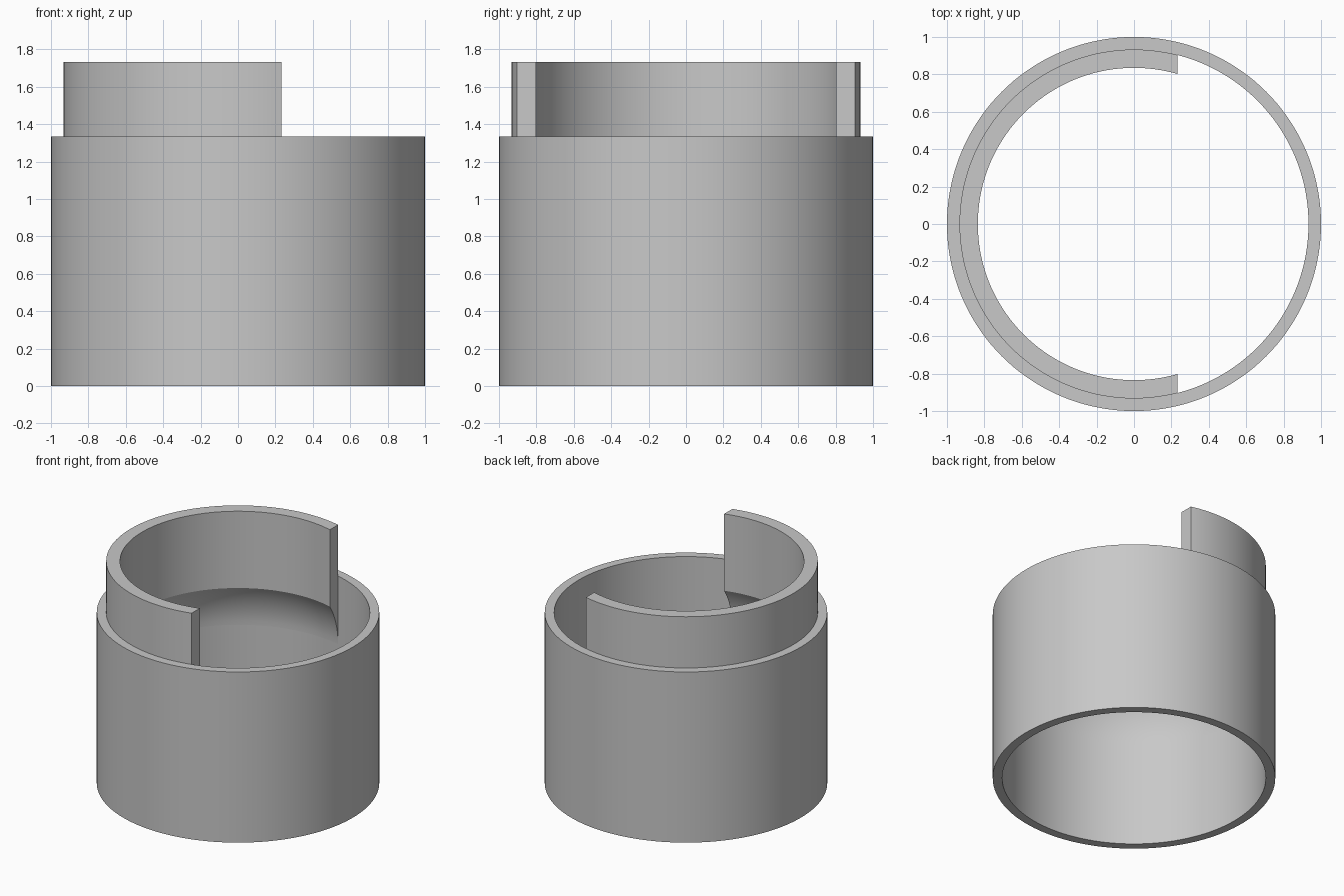
import bpy
import bmesh
import math

if "Cube" in bpy.data.objects:
    bpy.data.objects.remove(bpy.data.objects["Cube"])

SEGMENTS = 144
OUTER_R, BORE_R, LIP_R = 1.0, 0.933, 0.835
RIM_Z, LIP_TOP, LIP_BOTTOM, FILLET_BOTTOM = 1.333, 1.733, 1.133, 0.8
CUT_X = 0.232

grey = bpy.data.materials.new("plain grey")
grey.use_nodes = True
colour = (0.58, 0.58, 0.58, 1)
grey.diffuse_color = colour
grey.node_tree.nodes["Principled BSDF"].inputs["Base Color"].default_value = colour


def lathe(name, profile, cut_x=None):
    """Spin a closed (radius, z) profile, optionally removing all beyond x = cut_x."""
    bm = bmesh.new()
    verts = [bm.verts.new((-r, 0, z)) for r, z in profile]
    edges = [bm.edges.new((v, verts[(i + 1) % len(verts)])) for i, v in enumerate(verts)]
    bmesh.ops.spin(bm, geom=verts + edges, cent=(0, 0, 0), axis=(0, 0, 1),
                   angle=math.tau, steps=SEGMENTS, use_duplicate=False)
    bmesh.ops.remove_doubles(bm, verts=bm.verts[:], dist=0.0001)
    if cut_x is not None:
        bmesh.ops.bisect_plane(bm, geom=bm.verts[:] + bm.edges[:] + bm.faces[:],
                               plane_co=(cut_x, 0, 0), plane_no=(1, 0, 0), clear_outer=True)
        rim = [e for e in bm.edges if e.is_boundary]
        bmesh.ops.holes_fill(bm, edges=rim, sides=0)
    bmesh.ops.recalc_face_normals(bm, faces=bm.faces[:])
    mesh = bpy.data.meshes.new(name)
    bm.to_mesh(mesh)
    bm.free()
    mesh.materials.append(grey)
    obj = bpy.data.objects.new(name, mesh)
    bpy.context.collection.objects.link(obj)
    bpy.ops.object.select_all(action='DESELECT')
    obj.select_set(True)
    bpy.context.view_layer.objects.active = obj
    bpy.ops.object.shade_smooth_by_angle(angle=math.radians(25))
    return obj


# Open tube
lathe("tube_body", [(OUTER_R, 0), (OUTER_R, RIM_Z), (BORE_R, RIM_Z), (BORE_R, 0)])

# Raised partial collar, its underside curving smoothly out into the bore
width, height = BORE_R - LIP_R, LIP_BOTTOM - FILLET_BOTTOM
sweep = 2 * math.atan(width / height)
radius = height / math.sin(sweep)
steps = 10
fillet = [(BORE_R - radius * (1 - math.cos(sweep * i / steps)),
           FILLET_BOTTOM + radius * math.sin(sweep * i / steps)) for i in range(steps + 1)]
lathe("locking_collar", fillet + [(LIP_R, LIP_TOP), (BORE_R, LIP_TOP)], CUT_X)
